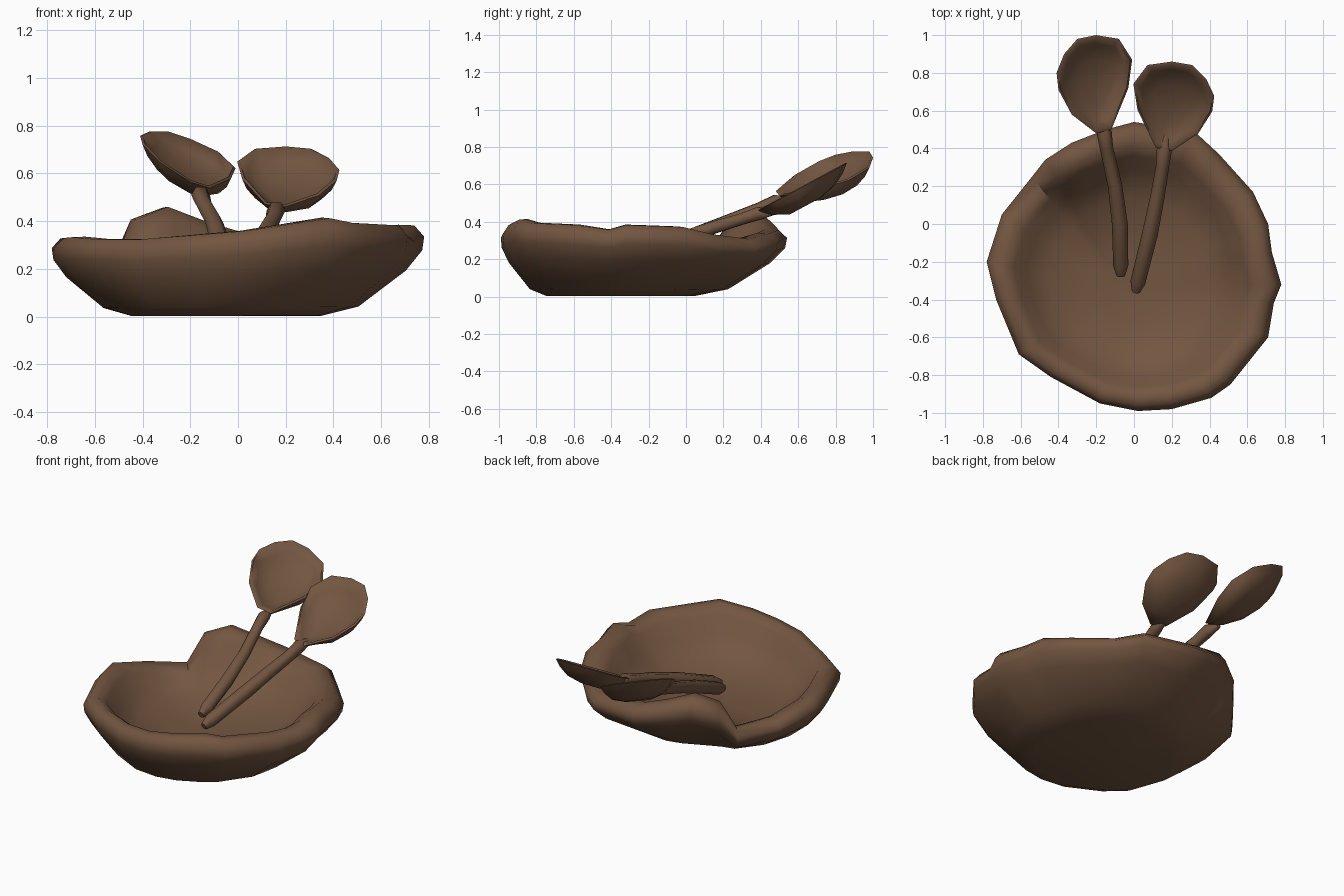
import bpy
import bmesh
import math
from mathutils import Vector

cube = bpy.data.objects.get("Cube")
if cube:
    bpy.data.objects.remove(cube, do_unlink=True)

wood = bpy.data.materials.new("brown wood")
wood.use_nodes = True
wood.diffuse_color = (0.17, 0.092, 0.052, 1)
shader = wood.node_tree.nodes["Principled BSDF"]
shader.inputs["Base Color"].default_value = wood.diffuse_color
shader.inputs["Roughness"].default_value = 0.9


def loft(name, rings):
    """Skin a list of equal rings, closing each end with a fan."""
    bm = bmesh.new()
    rows = [[bm.verts.new(p) for p in ring] for ring in rings]
    n = len(rows[0])
    for a, b in zip(rows, rows[1:]):
        for i in range(n):
            j = (i + 1) % n
            bm.faces.new((a[i], a[j], b[j], b[i]))
    for row in (rows[0], rows[-1]):
        mid = bm.verts.new(sum((v.co for v in row), Vector()) / n)
        for i in range(n):
            bm.faces.new((row[i], row[(i + 1) % n], mid))
    bmesh.ops.recalc_face_normals(bm, faces=bm.faces)
    mesh = bpy.data.meshes.new(name)
    bm.to_mesh(mesh)
    bm.free()
    mesh.materials.append(wood)
    obj = bpy.data.objects.new(name, mesh)
    bpy.context.collection.objects.link(obj)
    bpy.ops.object.select_all(action="DESELECT")
    obj.select_set(True)
    bpy.context.view_layer.objects.active = obj
    bpy.ops.object.shade_smooth_by_angle(angle=math.radians(70))


# Bowl: uneven rim outline with its height, blended down to a round foot
rim = [(0, .54, .36), (.32, .49, .34), (.45, .37, .31), (.63, .17, .335),
       (.71, 0, .375), (.73, -.15, .38), (.78, -.32, .385), (.74, -.42, .36),
       (.71, -.6, .385), (.51, -.85, .395), (.41, -.92, .415),
       (.2, -.98, .385), (.02, -.99, .36), (-.18, -.95, .345),
       (-.44, -.81, .325), (-.61, -.69, .325), (-.73, -.4, .335),
       (-.78, -.2, .33), (-.7, .05, .27), (-.54, .25, .23), (-.47, .34, .41),
       (-.33, .43, .46), (-.15, .5, .4)]
foot = Vector((-.05, -.35, 0))
floor = .1
# Outer wall: spread from foot to rim, share of the rim height
outside = [(0, .01), (.36, .11), (.82, .5), (.98, .72), (1, .87)]
# Rolled lip and hollow: scale of the outline, share of the wall height
inside = [(.95, .99), (.87, 1), (.8, .86), (.72, .52), (.55, .2), (.25, .02)]

rings = []
for spread, share in outside:
    ring = []
    for x, y, z in rim:
        edge = Vector((x, y, 0))
        start = foot + (edge - foot).normalized() * .4
        p = start.lerp(edge, spread)
        p.z = z * share
        ring.append(p)
    rings.append(ring)
for scale, share in inside:
    ring = []
    for x, y, z in rim:
        p = foot.lerp(Vector((x, y, 0)), scale)
        p.z = floor + (z - floor) * share
        ring.append(p)
    rings.append(ring)
loft("bowl", rings)

# Spoons: one teardrop head outline, mirrored and shortened for the second
teardrop = [(-.2, .48), (-.33, .58), (-.4, .71), (-.41, .8), (-.37, .9),
            (-.3, .98), (-.2, 1), (-.08, .98), (-.01, .87), (-.03, .72),
            (-.12, .5)]
head_profile = [(.35, -.115), (.7, -.092), (.9, -.048), (1, -.006),
                (.95, 0), (.8, -.042), (.45, -.075)]


def spoon_head(name, outline, centre, slope, roll):
    neck = min(y for x, y in outline)
    rings = []
    for scale, lift in head_profile:
        ring = []
        for x, y in outline:
            dx, dy = (x - centre.x) * scale, (y - centre.y) * scale
            # The head thins out toward its neck
            depth = min(1, .5 + 3 * (centre.y + dy - neck))
            dz = slope * dy + roll * dx + lift * depth
            ring.append(centre + Vector((dx, dy, dz)))
        rings.append(ring)
    loft(name, rings)


def spoon_handle(name, path, radii, sides=6):
    pts = [Vector(p) for p in path]
    rings = []
    for i, (p, r) in enumerate(zip(pts, radii)):
        along = (pts[min(i + 1, len(pts) - 1)] - pts[max(i - 1, 0)]).normalized()
        side = along.cross(Vector((0, 0, 1))).normalized()
        up = side.cross(along)
        rings.append([p + r * (side * math.cos(a) + up * math.sin(a))
                      for a in (math.tau * k / sides for k in range(sides))])
    loft(name, rings)


radii = [.022, .04, .042, .038, .035, .04, .018]
spoon_head("right_spoon_head", teardrop, Vector((-.2, .76, .665)), .35, -.4)
spoon_handle("right_spoon_handle",
             [(-.07, -.275, .2), (-.07, -.22, .22), (-.075, 0, .315),
              (-.1, .2, .395), (-.145, .4, .475), (-.157, .48, .51),
              (-.17, .56, .515)], radii)

mirrored = [(.2 - (x + .2) * 1.07, (y - 1) * .91 + .86) for x, y in teardrop]
spoon_head("left_spoon_head", mirrored, Vector((.2, .64, .6)), .54, 0)
spoon_handle("left_spoon_handle",
             [(.01, -.36, .18), (.02, -.31, .2), (.085, -.05, .3),
              (.125, .15, .37), (.15, .3, .415), (.16, .39, .445),
              (.17, .47, .452)], radii)
